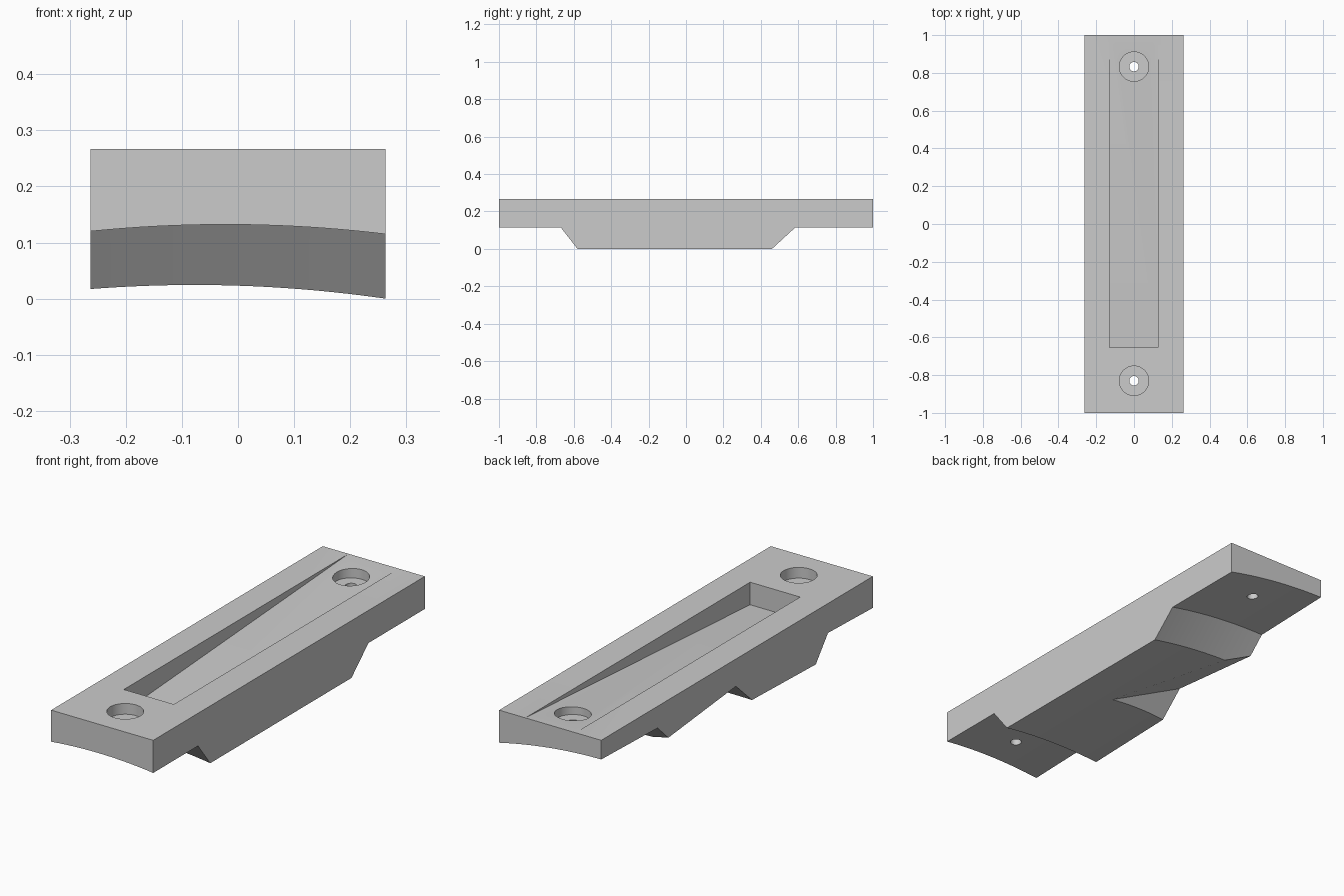
import bpy, bmesh, math

if "Cube" in bpy.data.objects:
    bpy.data.objects.remove(bpy.data.objects["Cube"])

HALF_W, TOP, DROP, COLS = 0.263, 0.267, 0.115, 24


def mesh_object(name, bm):
    bmesh.ops.recalc_face_normals(bm, faces=bm.faces)
    mesh = bpy.data.meshes.new(name)
    bm.to_mesh(mesh)
    bm.free()
    ob = bpy.data.objects.new(name, mesh)
    bpy.context.collection.objects.link(ob)
    return ob


def loft(name, rings):
    """Closed solid through a list of matching rings of points."""
    bm = bmesh.new()
    rings = [[bm.verts.new(p) for p in r] for r in rings]
    n = len(rings[0])
    for a, b in zip(rings, rings[1:]):
        for i in range(n):
            j = (i + 1) % n
            bm.faces.new((a[i], a[j], b[j], b[i]))
    bm.faces.new(rings[0])
    bm.faces.new(rings[-1])
    return mesh_object(name, bm)


def cylinder(name, y, radius, z0, z1):
    ring = [(radius * math.cos(t), y + radius * math.sin(t))
            for t in (2 * math.pi * i / 48 for i in range(48))]
    return loft(name, [[(*p, z) for p in ring] for z in (z0, z1)])


def cut(target, cutter):
    cutter.hide_render = True
    mod = target.modifiers.new(cutter.name, 'BOOLEAN')
    mod.operation, mod.solver, mod.object = 'DIFFERENCE', 'EXACT', cutter
    bpy.context.view_layer.objects.active = target
    bpy.ops.object.modifier_apply(modifier=mod.name)
    bpy.data.objects.remove(cutter)


def underside(x, y):
    """Twisting arched underside, straight along y."""
    t = (y + 1) / 2
    return 0.132 + 0.029 * t - (0.0095 + 0.1095 * t) * x - 0.21 * x * x


# Mounting plate with the lower block, lofted front to back
def section(y, drop):
    xs = [-HALF_W + 2 * HALF_W * i / COLS for i in range(COLS + 1)]
    return ([(x, y, underside(x, y) - drop) for x in xs]
            + [(HALF_W, y, TOP), (-HALF_W, y, TOP)])


plate = loft("mounting_plate", [section(y, d) for y, d in (
    (-1, 0), (-0.67, 0), (-0.58, DROP), (0.46, DROP), (0.585, 0), (1, 0))])


# Slanted V notch in the left rear of the block
def notch_section(x):
    yv = -0.11 + (0.002 - 0.423 * (x - 0.018)) / 1.02

    def roof(y):
        return 0.033 - 0.423 * (x - 0.018) - 0.1 * (y + 0.11)

    return [(x, yv, roof(yv)), (x, -0.11 - 0.331 / 0.92, -0.3),
            (x, 1.2, -0.3), (x, 1.2, roof(1.2))]


cut(plate, loft("notch_cutter", [notch_section(-0.4), notch_section(0.1)]))

# Ramped pocket in the top
slope = 0.105 / 1.65
pocket = [(-0.655, TOP - 0.105), (-0.655, 0.4), (1.1, 0.4),
          (1.1, TOP + slope * 0.105)]
cut(plate, loft("pocket_cutter", [[(x, y, z) for y, z in pocket]
                                  for x in (-0.13, 0.128)]))

# Counterbored screw holes
for y in (-0.83, 0.833):
    cut(plate, cylinder("counterbore_cutter", y, 0.078, TOP - 0.05, 0.4))
    cut(plate, cylinder("screw_hole_cutter", y, 0.025, -0.1, 0.4))

plate.select_set(True)
bpy.context.view_layer.objects.active = plate
bpy.ops.object.shade_smooth_by_angle(angle=math.radians(20))
